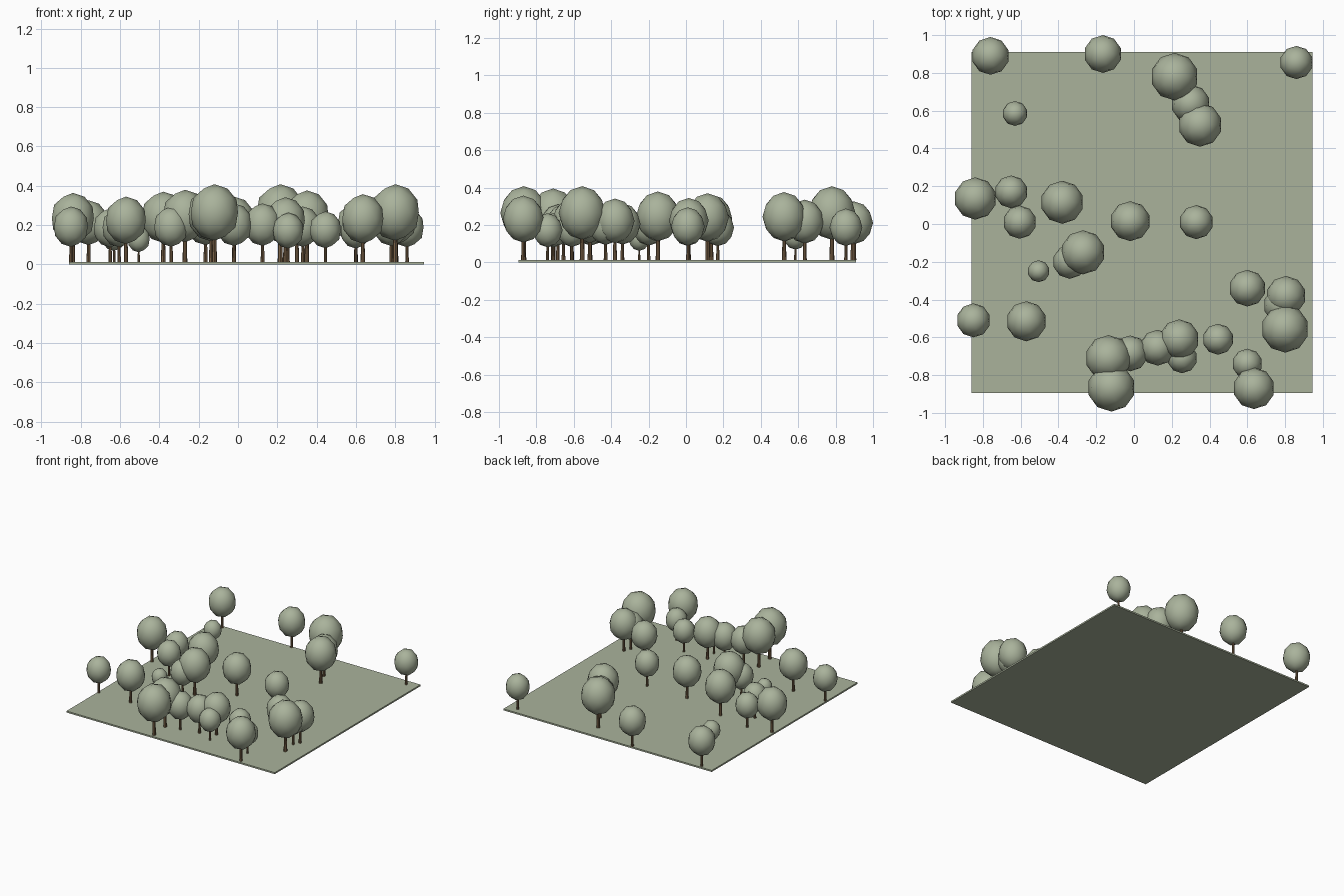
import bpy, math

if "Cube" in bpy.data.objects:
    bpy.data.objects.remove(bpy.data.objects["Cube"])

def material(name, rgb):
    m = bpy.data.materials.new(name)
    m.diffuse_color = (*rgb, 1)
    m.use_nodes = True
    m.node_tree.nodes["Principled BSDF"].inputs["Base Color"].default_value = m.diffuse_color
    return m

leaf = material("sage green", (0.40, 0.45, 0.33))
bark = material("bark brown", (0.20, 0.125, 0.065))

GROUND_TOP = 0.012

# Each tree: x, y, crown radius
TREES = [
    (-.76, .89, .10), (-.165, .90, .10), (.86, .855, .088), (-.63, .585, .066),
    (.215, .78, .126), (.30, .635, .103), (.35, .525, .116), (-.84, .135, .112),
    (-.65, .17, .087), (-.605, .01, .088), (-.38, .115, .114), (-.02, .015, .106),
    (.33, .01, .09), (-.27, -.15, .117), (-.34, -.20, .09), (-.505, -.25, .058),
    (-.85, -.51, .09), (-.57, -.515, .106), (.60, -.34, .097), (.805, -.38, .105),
    (.78, -.43, .095), (.80, -.555, .126), (.445, -.61, .082), (.24, -.61, .105),
    (.125, -.655, .095), (.255, -.71, .08), (-.02, -.685, .095), (-.135, -.71, .122),
    (-.12, -.867, .126), (.60, -.74, .08), (.635, -.87, .11),
]

# Ground slab
bpy.ops.mesh.primitive_cube_add(size=1, location=(.0425, .0075, GROUND_TOP / 2))
ground = bpy.context.object
ground.name = "ground"
ground.scale = (1.805, 1.805, GROUND_TOP)
ground.data.materials.append(leaf)

# Trees, all proportional to the crown radius
for i, (x, y, r) in enumerate(TREES, 1):
    # tapered trunk reaching into the crown
    bpy.ops.mesh.primitive_cone_add(
        vertices=8, radius1=.105 * r, radius2=.075 * r, depth=1.2 * r,
        location=(x, y, GROUND_TOP + .6 * r))
    trunk = bpy.context.object
    trunk.name = f"trunk_{i}"
    trunk.data.materials.append(bark)

    # faceted crown, slightly taller than wide
    bpy.ops.mesh.primitive_ico_sphere_add(
        subdivisions=2, radius=r, location=(x, y, GROUND_TOP + 2.0 * r))
    crown = bpy.context.object
    crown.name = f"crown_{i}"
    crown.scale.z = 1.14
    crown.data.materials.append(leaf)
    bpy.ops.object.shade_smooth()
